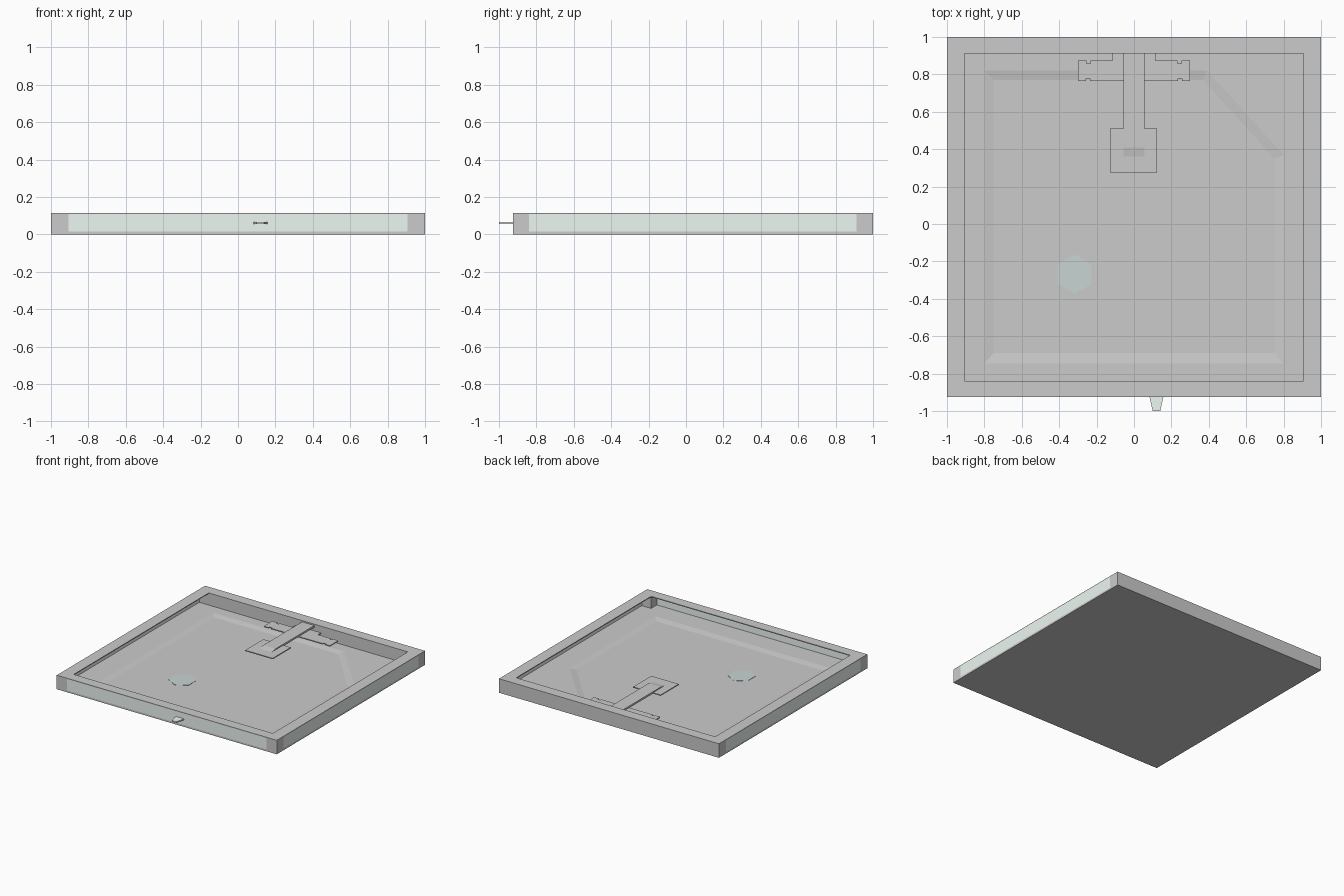
import bpy, math

if "Cube" in bpy.data.objects:
    bpy.data.objects.remove(bpy.data.objects["Cube"])

FLOOR, LIP, TOP = 0.015, 0.108, 0.115
X0, X1, Y0, Y1 = -1, 1, -0.925, 1
IX, IY0, IY1 = 0.905, -0.84, 0.912


def material(name, rgb):
    m = bpy.data.materials.new(name)
    m.diffuse_color = (*rgb, 1)
    m.use_nodes = True
    m.node_tree.nodes["Principled BSDF"].inputs["Base Color"].default_value = m.diffuse_color
    return m


glass = material("pale_green", (0.85, 0.93, 0.89))
teal = material("grey_teal", (0.58, 0.66, 0.65))


def mesh(name, verts, faces, mat=None):
    me = bpy.data.meshes.new(name)
    me.from_pydata(verts, [], faces)
    ob = bpy.data.objects.new(name, me)
    bpy.context.collection.objects.link(ob)
    if mat:
        me.materials.append(mat)
    return ob


def loft(name, low, high, z0, z1, mat=None):
    """Closed solid between two counter-clockwise outlines."""
    n = len(low)
    verts = [(x, y, z0) for x, y in low] + [(x, y, z1) for x, y in high]
    faces = [tuple(reversed(range(n))), tuple(range(n, 2 * n))]
    faces += [(i, (i + 1) % n, n + (i + 1) % n, n + i) for i in range(n)]
    return mesh(name, verts, faces, mat)


def rect(x0, x1, y0, y1):
    return [(x0, y0), (x1, y0), (x1, y1), (x0, y1)]


def box(name, x0, x1, y0, y1, z0, z1, mat=None):
    r = rect(x0, x1, y0, y1)
    return loft(name, r, r, z0, z1, mat)


# floor slab with a shallow, clipped-corner recess
floor = box("floor_slab", X0, X1, Y0, Y1, 0, FLOOR)
rim = [(-0.80, -0.745), (0.80, -0.745), (0.80, 0.37), (0.39, 0.82), (-0.80, 0.82)]
bed = [(-0.75, -0.69), (0.75, -0.69), (0.75, 0.35), (0.37, 0.77), (-0.75, 0.77)]
above = [(2 * a - c, 2 * b - d) for (a, b), (c, d) in zip(rim, bed)]
cutter = loft("recess_cutter", bed, above, 0.007, 0.023)
cutter.hide_render = True
mod = floor.modifiers.new("recess", 'BOOLEAN')
mod.operation, mod.object, mod.solver = 'DIFFERENCE', cutter, 'EXACT'
bpy.context.view_layer.objects.active = floor
bpy.ops.object.modifier_apply(modifier=mod.name)
bpy.data.objects.remove(cutter)

# thin top rim around the opening
outer, inner = rect(X0, X1, Y0, Y1), rect(-IX, IX, IY0, IY1)
verts = [(x, y, z) for z in (LIP, TOP) for loop in (outer, inner) for x, y in loop]
faces = []
for i in range(4):
    j = (i + 1) % 4
    faces += [(8 + i, 8 + j, 12 + j, 12 + i), (j, i, 4 + i, 4 + j),
              (i, j, 8 + j, 8 + i), (4 + j, 4 + i, 12 + i, 12 + j)]
mesh("top_rim", verts, faces)

# solid back wall, front corner posts and the three panels
box("back_wall", X0, X1, IY1, Y1, FLOOR, LIP)
for side, s in (("left", -1), ("right", 1)):
    a, b = sorted((s * IX, s * X1))
    box(side + "_front_post", a, b, Y0, IY0, FLOOR, LIP)
    a, b = sorted((s * (X1 - 0.01), s * X1))
    box(side + "_panel", a, b, IY0, IY1, FLOOR, TOP - 0.003, glass)
box("front_panel", -IX, IX, Y0, Y0 + 0.01, FLOOR, TOP - 0.003, glass)

# tapered tab on the front
a = [(0.10, -0.995 - 0.005), (0.14, -1.0), (0.157, Y0), (0.083, Y0)]
loft("front_tab", a, a, 0.056, 0.066, glass)

# hexagonal marker on the floor
hexagon = [(-0.317 + 0.105 * math.cos(math.radians(30 + 60 * i)),
            -0.268 + 0.105 * math.sin(math.radians(30 + 60 * i))) for i in range(6)]
loft("hexagon_marker", hexagon, hexagon, 0.006, 0.009, teal)

# lower cross deck with notched arms, mirrored about x = 0
half = [(0.235, 0.765), (0.235, 0.777), (0.257, 0.777), (0.257, 0.765), (0.30, 0.765),
        (0.30, 0.873), (0.253, 0.873), (0.253, 0.859), (0.232, 0.859), (0.232, 0.873),
        (0.115, 0.873), (0.115, IY1)]
deck = half + [(-x, y) for x, y in reversed(half)]
loft("cross_deck", deck, deck, 0.052, 0.06)

# upper walkway ending in a square platform
box("platform", -0.127, 0.123, 0.275, 0.51, 0.088, 0.096)
profile = [(0.36, 0.0961), (0.41, 0.104), (IY1, 0.104), (IY1, 0.088), (0.36, 0.088)]
n = len(profile)
verts = [(x, y, z) for x in (-0.057, 0.055) for y, z in profile]
faces = [tuple(range(n)), tuple(reversed(range(n, 2 * n)))]
faces += [(i, n + i, n + (i + 1) % n, (i + 1) % n) for i in range(n)]
walk = mesh("walkway", verts, faces)
walk.data.flip_normals()
import bmesh
bm = bmesh.new()
bm.from_mesh(walk.data)
bmesh.ops.recalc_face_normals(bm, faces=bm.faces)
bm.to_mesh(walk.data)
bm.free()
